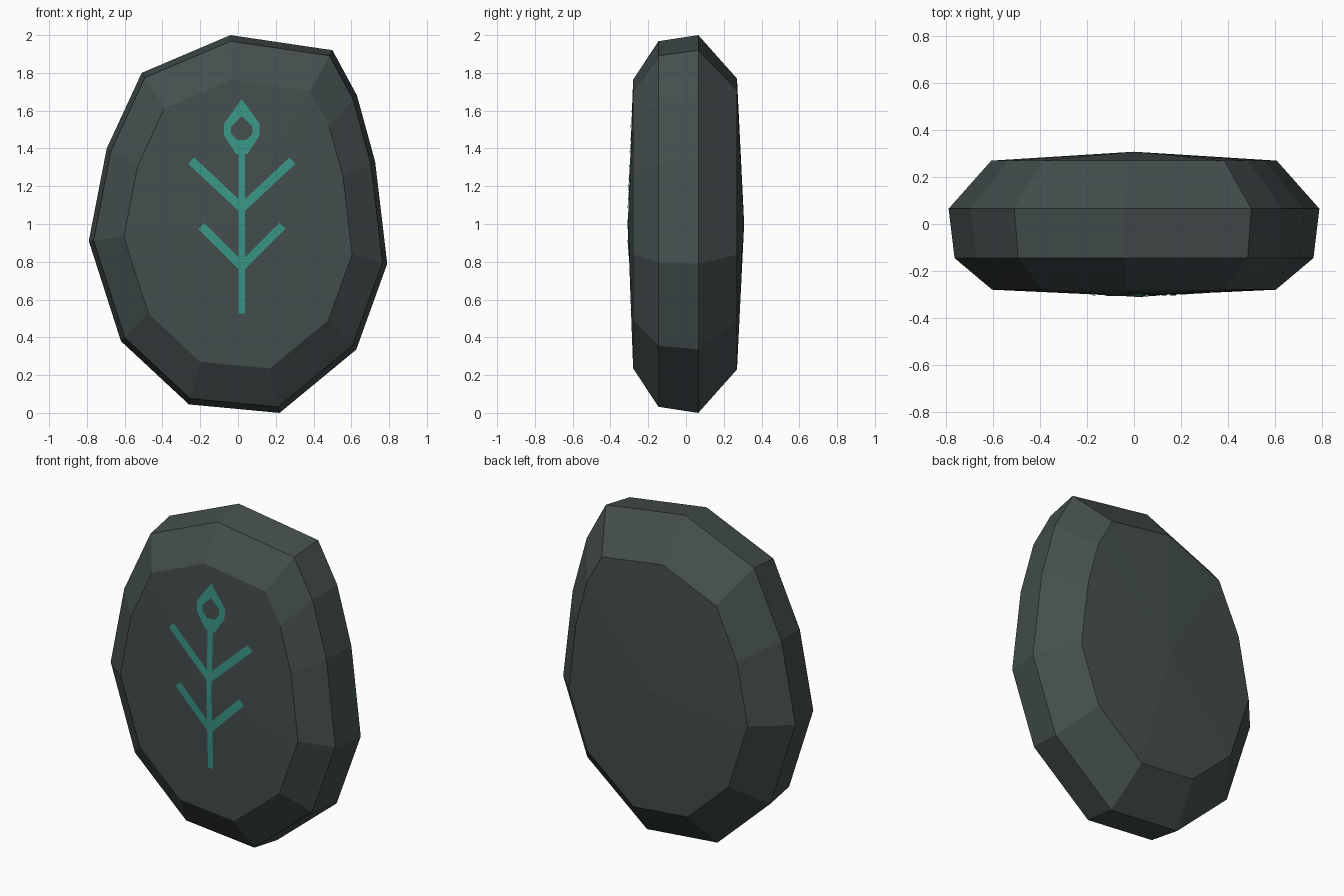
import bpy, bmesh
from mathutils import Vector
from mathutils.bvhtree import BVHTree

if "Cube" in bpy.data.objects:
    bpy.data.objects.remove(bpy.data.objects["Cube"])


def material(name, rgb):
    m = bpy.data.materials.new(name)
    m.diffuse_color = (*rgb, 1)
    m.use_nodes = True
    m.node_tree.nodes["Principled BSDF"].inputs["Base Color"].default_value = m.diffuse_color
    return m


def add_object(name, bm, mat):
    me = bpy.data.meshes.new(name)
    bm.to_mesh(me)
    me.materials.append(mat)
    ob = bpy.data.objects.new(name, me)
    bpy.context.collection.objects.link(ob)
    return ob


stone_mat = material("dark slate", (0.058, 0.077, 0.075))
glyph_mat = material("teal", (0.042, 0.305, 0.238))

# Stone: one irregular outline (x, z), scaled about its middle in four rings
outline = [(-0.04, 2.0), (0.5, 1.92), (0.63, 1.68), (0.726, 1.33),
           (0.79, 0.79), (0.626, 0.335), (0.22, 0.0), (-0.26, 0.045),
           (-0.62, 0.38), (-0.79, 0.91), (-0.695, 1.40), (-0.51, 1.80)]
rings = [(-0.28, 0.765), (-0.145, 0.968), (0.065, 1.0), (0.27, 0.77)]

stone = bmesh.new()
loops = [[stone.verts.new((x * s, y, 1 + (z - 1) * s)) for x, z in outline]
         for y, s in rings]
n = len(outline)
for a, b in zip(loops, loops[1:]):
    for i in range(n):
        j = (i + 1) % n
        stone.faces.new((a[i], a[j], b[j], b[i]))
# Shallow domed front and back
for loop, y in ((loops[0], -0.308), (loops[-1], 0.308)):
    tip = stone.verts.new((0, y, 1))
    for i in range(n):
        stone.faces.new((loop[i], loop[(i + 1) % n], tip))
bmesh.ops.recalc_face_normals(stone, faces=stone.faces[:])
add_object("rune_stone", stone, stone_mat)
surface = BVHTree.FromBMesh(stone)

# Painted plant sign: thin sheets laid on the domed front
CX = 0.02
sign = bmesh.new()


def on_front(x, z):
    hit = surface.ray_cast(Vector((x, -1, z)), Vector((0, 1, 0)))[0]
    return sign.verts.new((x, hit.y - 0.004, z))


def ribbon(left, right):
    l = [on_front(*p) for p in left]
    r = [on_front(*p) for p in right]
    for i in range(len(l) - 1):
        f = sign.faces.new((l[i], l[i + 1], r[i + 1], r[i]))
        f.normal_update()
        if f.normal.y > 0:
            f.normal_flip()


def stroke(p, q, width, steps=12):
    p, q = Vector(p), Vector(q)
    d = (q - p).normalized()
    side = Vector((-d.y, d.x)) * width / 2
    pts = [p.lerp(q, i / steps) for i in range(steps + 1)]
    ribbon([v + side for v in pts], [v - side for v in pts])


# Stem
stroke((CX, 0.525), (CX, 1.40), 0.035, 24)
# Two pairs of branches and the open bud, mirrored about the stem
outer = [(0, 1.66), (0.03, 1.62), (0.095, 1.53), (0.095, 1.47), (0.03, 1.37), (0, 1.37)]
inner = [(0, 1.57), (0.012, 1.56), (0.057, 1.515), (0.057, 1.48), (0.025, 1.445), (0, 1.445)]
for s in (-1, 1):
    stroke((CX, 1.085), (CX + s * 0.268, 1.335), 0.046)
    stroke((CX, 0.775), (CX + s * 0.215, 0.99), 0.046)
    ribbon([(CX + s * x, z) for x, z in outer], [(CX + s * x, z) for x, z in inner])
add_object("plant_sign", sign, glyph_mat)
